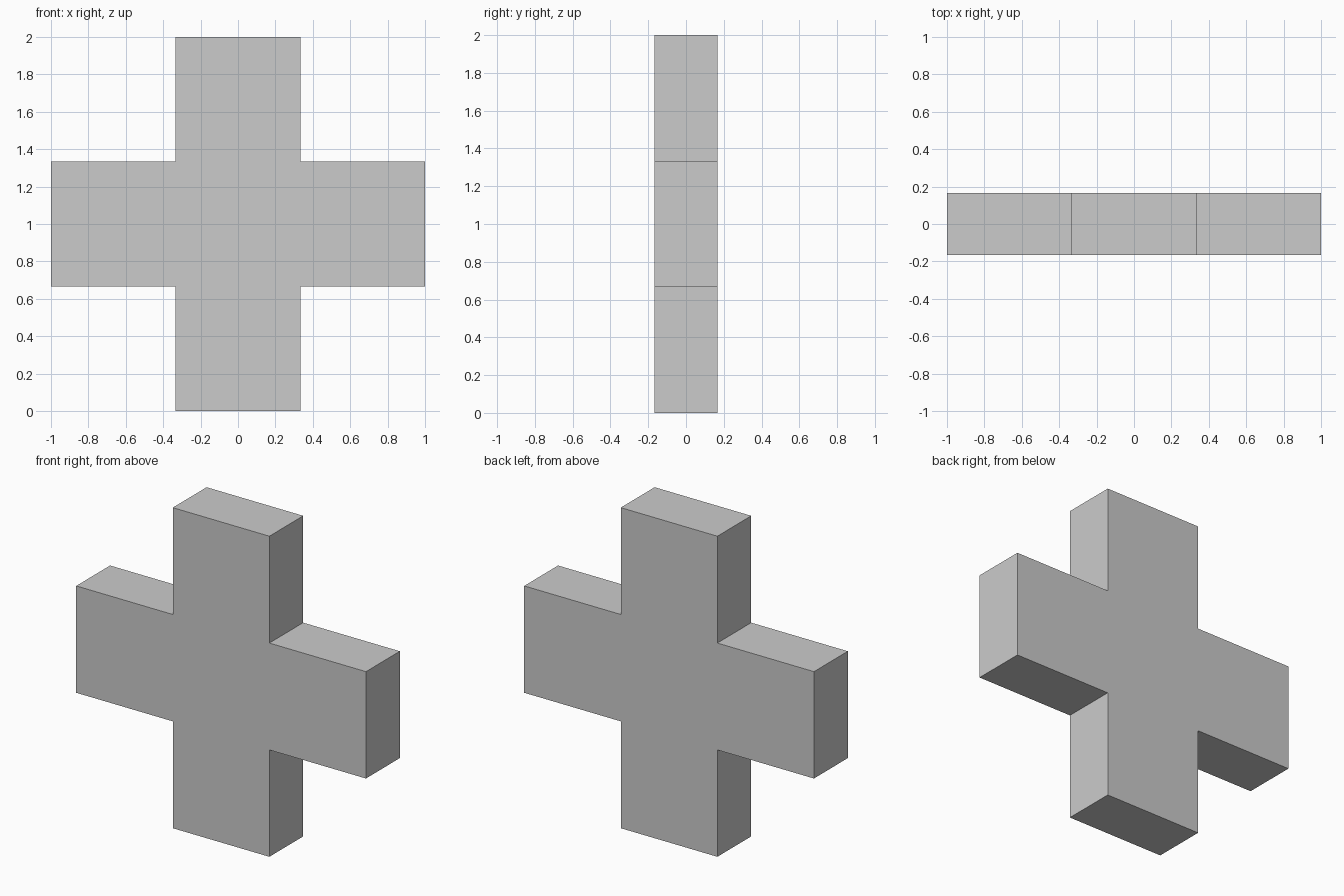
import bpy, bmesh
from mathutils import Vector

if "Cube" in bpy.data.objects:
    bpy.data.objects.remove(bpy.data.objects["Cube"])

A = 1 / 3        # half width of each arm
DEPTH = 1 / 3    # thickness along y

# Cross outline: one quarter's corners, rotated four times about the centre
outline = []
quarter = [(1, -A), (1, A), (A, A)]
for turn in range(4):
    for x, z in quarter:
        for _ in range(turn):
            x, z = -z, x
        outline.append(Vector((x, -DEPTH / 2, z + 1)))

# Plus-shaped slab: fill the outline and extrude it backwards
bm = bmesh.new()
face = bm.faces.new([bm.verts.new(p) for p in outline])
result = bmesh.ops.extrude_face_region(bm, geom=[face], use_keep_orig=True)
moved = [v for v in result["geom"] if isinstance(v, bmesh.types.BMVert)]
bmesh.ops.translate(bm, verts=moved, vec=(0, DEPTH, 0))
bmesh.ops.recalc_face_normals(bm, faces=bm.faces)

mesh = bpy.data.meshes.new("cross_block")
bm.to_mesh(mesh)
bm.free()
bpy.context.collection.objects.link(bpy.data.objects.new("cross_block", mesh))
